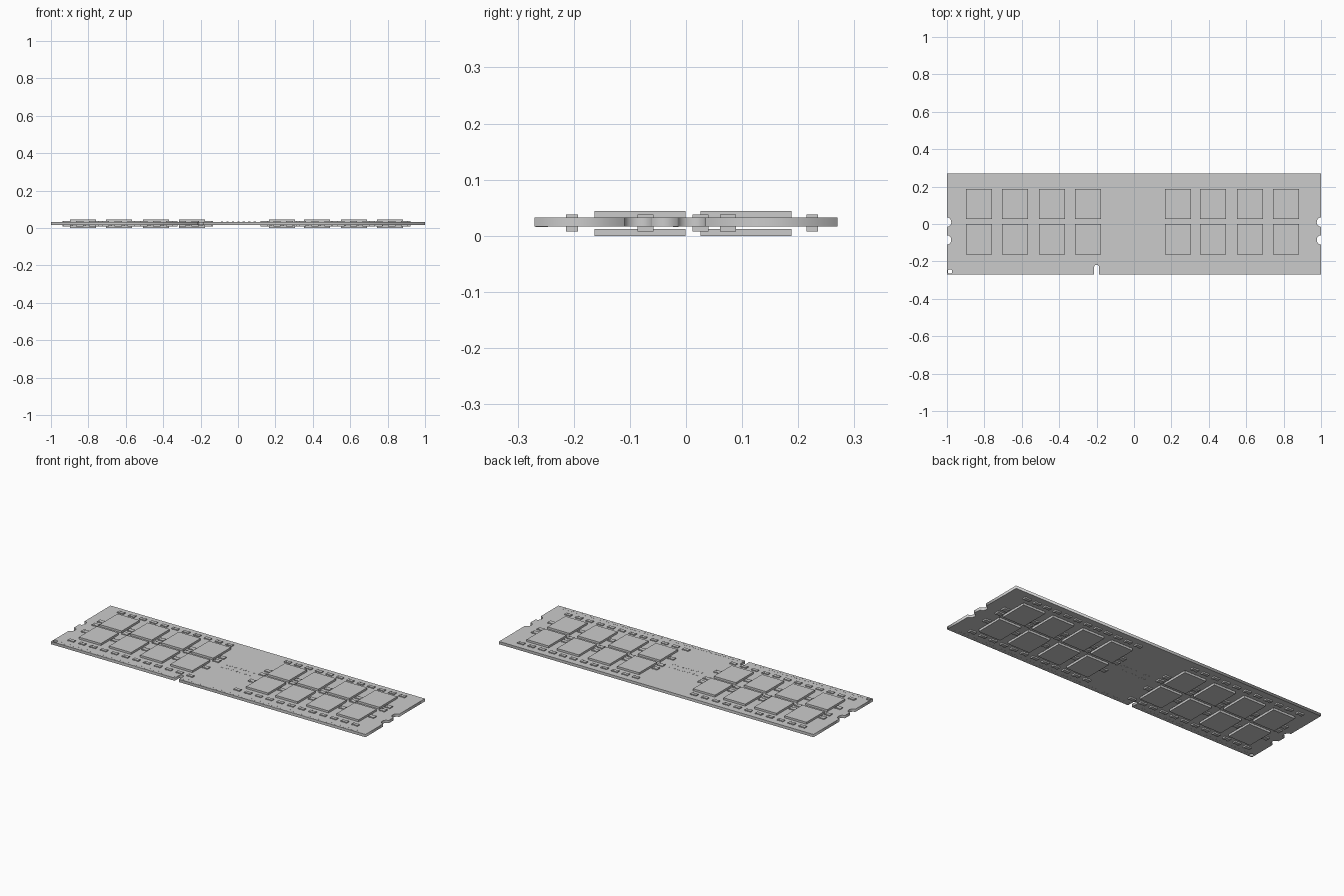
import bpy, bmesh
from math import sin, cos, pi

if "Cube" in bpy.data.objects:
    bpy.data.objects.remove(bpy.data.objects["Cube"])

Z_BOT, Z_TOP = 0.0165, 0.0325      # board faces
CHIP_X = [-0.828, -0.636, -0.439, -0.246, 0.236, 0.423, 0.62, 0.812]
CHIP_Y = [-0.082, 0.107]
GAP_X = [-0.922, -0.732, -0.537, -0.342, -0.152, 0.14, 0.33, 0.522, 0.716, 0.905]


def box(bm, x, y, z0, sx, sy, sz):
    verts = bmesh.ops.create_cube(bm, size=1)["verts"]
    bmesh.ops.scale(bm, vec=(sx, sy, sz), verts=verts)
    bmesh.ops.translate(bm, vec=(x, y, z0 + sz / 2), verts=verts)


def finish(bm, name):
    mesh = bpy.data.meshes.new(name)
    bm.to_mesh(mesh)
    bm.free()
    obj = bpy.data.objects.new(name, mesh)
    bpy.context.collection.objects.link(obj)
    return obj


def capacitor(bm, x, y, z0, length, width, height, along_x=True):
    # body with two slightly larger end caps
    cap = length * 0.25
    parts = [(0, length - 2 * cap, 0.85),
             (-(length - cap) / 2, cap, 1), ((length - cap) / 2, cap, 1)]
    for off, ln, k in parts:
        zz = z0 + (height * (1 - k) / 2)
        if along_x:
            box(bm, x + off, y, zz, ln, width * k, height * k)
        else:
            box(bm, x, y + off, zz, width * k, ln, height * k)


# circuit board: outline with edge notches, key slot and corner hole
def arc(cx, cy, rx, ry, a0, a1, n=12):
    return [(cx + rx * cos(a0 + (a1 - a0) * i / n),
             cy + ry * sin(a0 + (a1 - a0) * i / n)) for i in range(n + 1)]


NOTCH_Y = [-0.085, 0.01]
outline = [(-1, -0.27), (-0.213, -0.27)]
outline += arc(-0.2, -0.231, 0.013, 0.013, pi, 0)
outline += [(-0.187, -0.27), (1, -0.27)]
for y in NOTCH_Y:
    outline += arc(1, y, 0.023, 0.025, 1.5 * pi, 0.5 * pi)
outline += [(1, 0.27), (-1, 0.27)]
for y in reversed(NOTCH_Y):
    outline += arc(-1, y, 0.023, 0.025, 0.5 * pi, -0.5 * pi)
hole = arc(-0.984, -0.254, 0.012, 0.012, 0, 2 * pi, 16)[:-1]

curve = bpy.data.curves.new("circuit_board", "CURVE")
curve.dimensions = "2D"
curve.fill_mode = "BOTH"
curve.extrude = (Z_TOP - Z_BOT) / 2
for pts in (outline, hole):
    spline = curve.splines.new("POLY")
    spline.points.add(len(pts) - 1)
    for p, (x, y) in zip(spline.points, pts):
        p.co = (x, y, 0, 1)
    spline.use_cyclic_u = True
board = bpy.data.objects.new("circuit_board", curve)
bpy.context.collection.objects.link(board)
board.location.z = (Z_BOT + Z_TOP) / 2
bpy.context.view_layer.objects.active = board
board.select_set(True)
bpy.ops.object.convert(target="MESH")

# memory chips on both faces
for name, z0 in (("chips_top", 0.0315), ("chips_bottom", 0.0)):
    bm = bmesh.new()
    for x in CHIP_X:
        for y in CHIP_Y:
            box(bm, x, y, z0, 0.14, 0.162, 0.0125)
    finish(bm, name)

# small components on both faces
for side, z0 in (("top", Z_TOP - 0.001), ("bottom", 0.008)):
    h = 0.0065 if side == "top" else Z_BOT - 0.008 + 0.0005
    # long rows near the front and back edges
    bm = bmesh.new()
    for y, ranges in ((0.225, ((-0.90, -0.21, 11), (0.16, 0.89, 12))),
                      (-0.203, ((-0.915, -0.16, 12), (0.14, 0.89, 12)))):
        for a, b, n in ranges:
            for i in range(n):
                capacitor(bm, a + (b - a) * i / (n - 1), y, z0, 0.038, 0.021, h)
    finish(bm, "edge_capacitors_" + side)
    # components between and beside the chips
    bm = bmesh.new()
    for x in GAP_X:
        for y in (-0.072, 0.026, 0.075):
            capacitor(bm, x, y, z0, 0.035, 0.028, h)
    finish(bm, "gap_capacitors_" + side)

# contact pads along the front edge and tiny pads in the centre
for side, z0 in (("top", Z_TOP - 0.0005), ("bottom", Z_BOT - 0.0005)):
    bm = bmesh.new()
    for i in range(72):
        x = -0.955 + i * 1.91 / 71
        if abs(x + 0.2) > 0.025:
            box(bm, x, -0.257, z0, 0.014, 0.022, 0.001)
    finish(bm, "contact_pads_" + side)
    bm = bmesh.new()
    for i in range(7):
        for y in (-0.018, 0.018):
            box(bm, -0.085 + i * 0.029, y, z0, 0.012, 0.01, 0.0015)
    finish(bm, "centre_pads_" + side)
